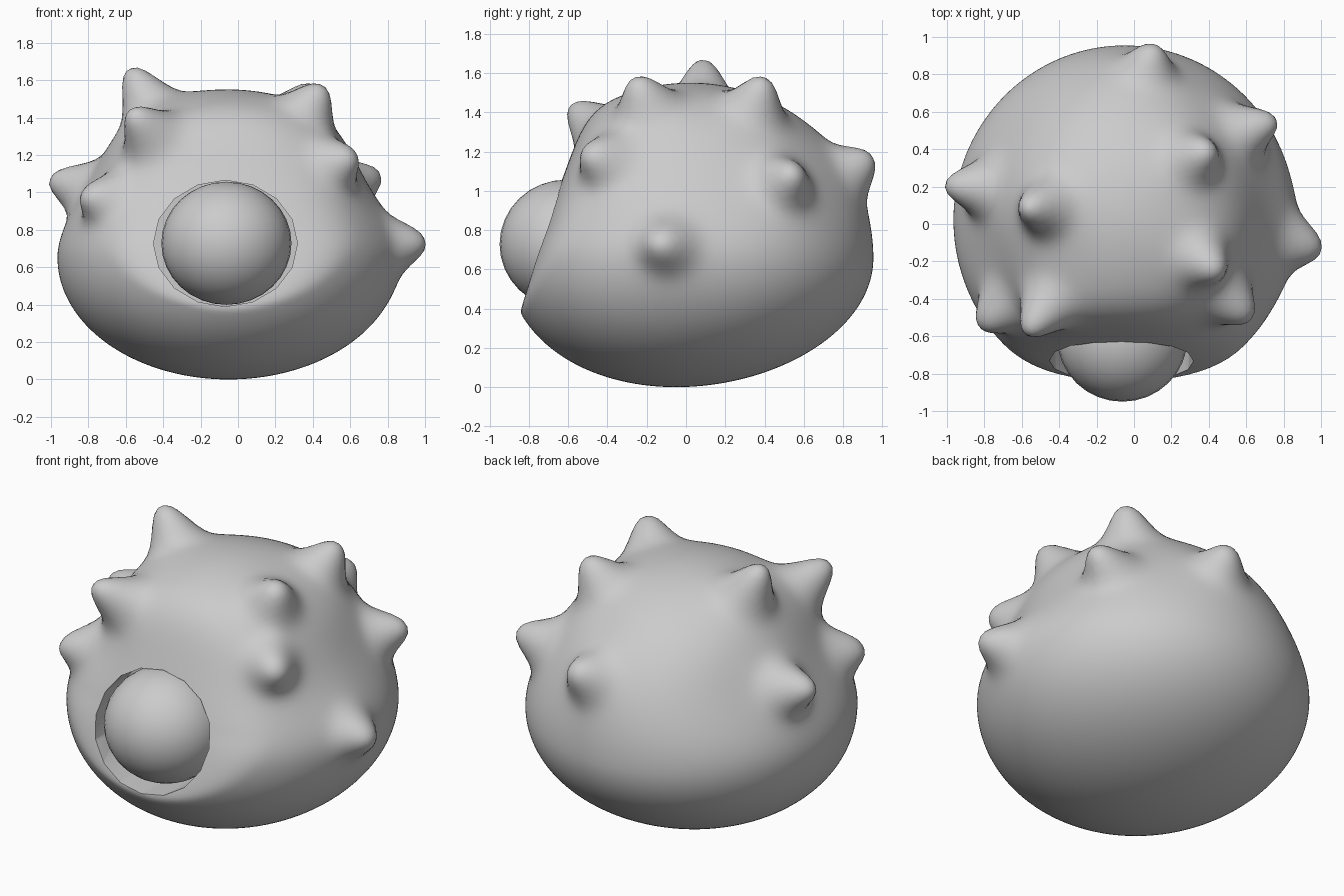
import bpy, bmesh, math
from mathutils import Vector

cube = bpy.data.objects.get("Cube")
if cube:
    bpy.data.objects.remove(cube, do_unlink=True)

grey = bpy.data.materials.new("plain grey")
grey.use_nodes = True
grey.diffuse_color = (0.6, 0.6, 0.6, 1)
grey.node_tree.nodes["Principled BSDF"].inputs["Base Color"].default_value = (0.6, 0.6, 0.6, 1)

CENTRE = Vector((-0.05, 0.0, 0.65))
RX, RY, LOW, HIGH = 0.915, 0.935, 0.65, 0.9

# Tips of the horns scattered over the upper body
TIPS = [Vector(t) for t in (
    (-0.58, 0.09, 1.66), (-0.57, -0.58, 1.43), (0.45, -0.25, 1.57),
    (0.40, 0.40, 1.57), (0.62, -0.50, 1.20), (0.75, 0.56, 1.10),
    (1.00, -0.13, 0.74), (-1.00, 0.21, 1.08), (-0.82, -0.54, 1.00),
    (0.10, 0.95, 1.17))]


def body_point(d):
    """Place a unit direction on the smooth body, with a flattened face."""
    z = CENTRE.z + d.z * (HIGH if d.z > 0 else LOW)
    pinch = 1 - 0.1 * math.sin(math.pi * max(d.z, 0)) ** 2
    x = CENTRE.x + d.x * RX * pinch
    y = d.y * RY * (pinch if d.y < 0 else 1)
    y += 0.02 - 0.07 * max(0, 1 - z / 0.7) ** 2
    # The face blends softly into the sides, but meets the chin sharply
    face = -0.84 + 0.3 * (z - 0.4)
    blend = 0.02 + 0.16 * min(max((z - 0.4) / 0.4, 0), 1)
    near = max(blend - abs(y - face), 0) / blend
    return Vector((x, max(y, face) + near * near * blend / 4, z))


def direction_to(p):
    r = p - CENTRE
    return Vector((r.x / RX, r.y / RY, r.z / (HIGH if r.z > 0 else LOW))).normalized()


def new_object(name, bm):
    mesh = bpy.data.meshes.new(name)
    bm.to_mesh(mesh)
    bm.free()
    mesh.materials.append(grey)
    ob = bpy.data.objects.new(name, mesh)
    bpy.context.collection.objects.link(ob)
    return ob


def smooth(ob):
    bpy.ops.object.select_all(action='DESELECT')
    ob.select_set(True)
    bpy.context.view_layer.objects.active = ob
    bpy.ops.object.shade_smooth_by_angle(angle=math.radians(60))


# Body: a round shell pulled out into blunt, blended horns
bm = bmesh.new()
bmesh.ops.create_icosphere(bm, subdivisions=6, radius=1)
horns = [(body_point(direction_to(t)), t) for t in TIPS]
for v in bm.verts:
    p = body_point(v.co.normalized())
    pull = Vector()
    for base, tip in horns:
        d = (p - base).length
        if d < 0.5:
            lift = 0.8 * math.exp(-(d / 0.125) ** 2.6) + 0.2 * math.exp(-(d / 0.2) ** 2)
            pull += (tip - base) * lift
    v.co = p + pull
body = new_object("body", bm)

# Eye socket: a faceted round hole cut into the face
bpy.ops.mesh.primitive_cylinder_add(vertices=16, radius=1, depth=1,
                                    location=(-0.067, -1.0, 0.727),
                                    rotation=(math.pi / 2, 0, 0))
cutter = bpy.context.object
cutter.name = "socket_cutter"
cutter.scale = (0.385, 0.338, 1)
cutter.hide_render = True
cutter.data.materials.append(grey)
bpy.ops.object.select_all(action='DESELECT')
bpy.context.view_layer.objects.active = body
cut = body.modifiers.new("socket", 'BOOLEAN')
cut.operation = 'DIFFERENCE'
cut.object = cutter
bpy.ops.object.modifier_apply(modifier=cut.name)
bpy.data.objects.remove(cutter, do_unlink=True)
smooth(body)

# Eyeball
bm = bmesh.new()
bmesh.ops.create_uvsphere(bm, u_segments=32, v_segments=16, radius=1)
for v in bm.verts:
    v.co = Vector((-0.062 + v.co.x * 0.348, -0.61 + v.co.y * 0.34, 0.728 + v.co.z * 0.329))
smooth(new_object("eyeball", bm))
